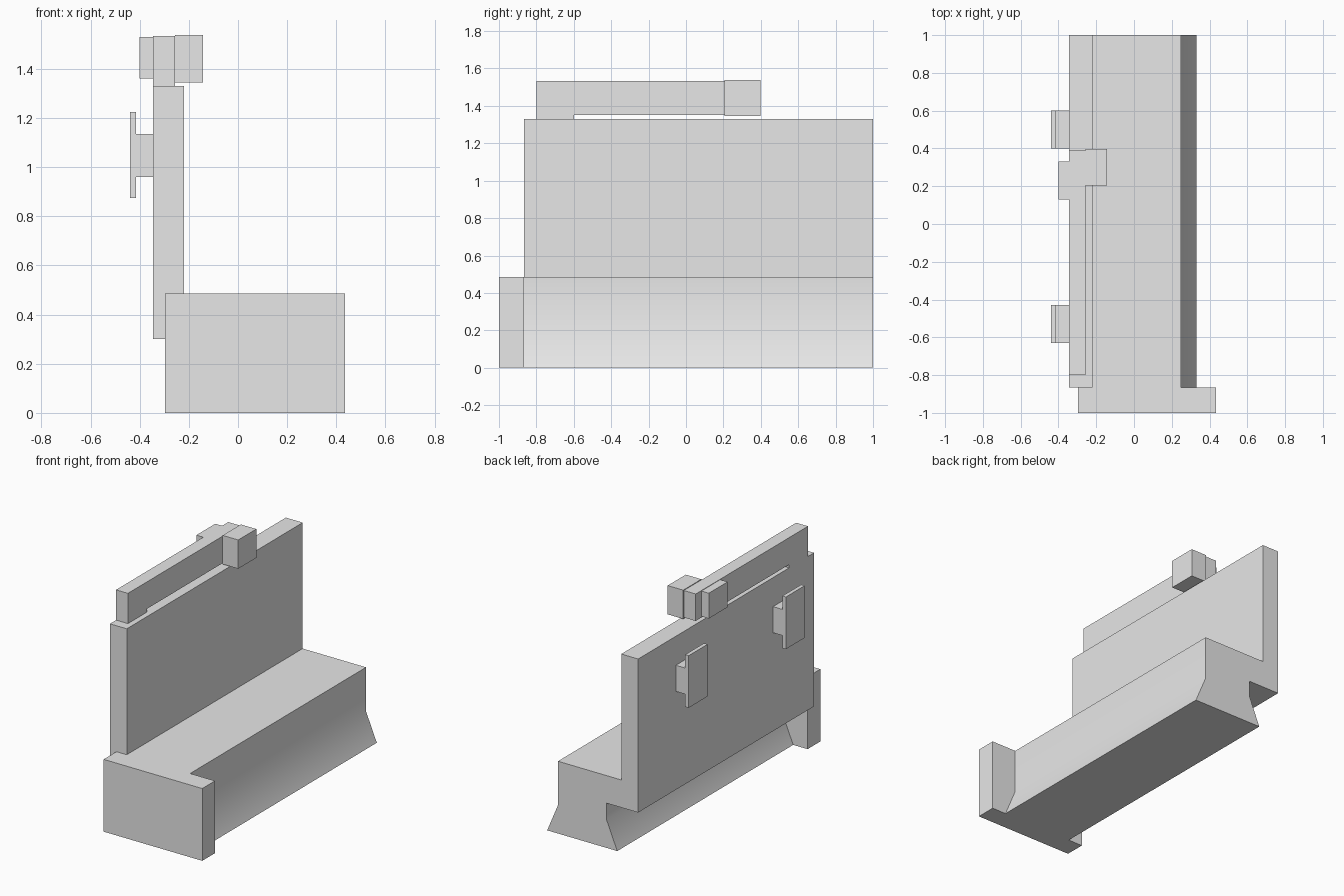
import bpy
import bmesh

cube = bpy.data.objects.get("Cube")
if cube:
    bpy.data.objects.remove(cube, do_unlink=True)

grey = bpy.data.materials.new("plain grey")
grey.use_nodes = True
grey.diffuse_color = (0.8, 0.8, 0.8, 1)
grey.node_tree.nodes["Principled BSDF"].inputs["Base Color"].default_value = grey.diffuse_color


def extrude(name, profile, axis, start, end):
    """Extrude a 2D outline along y (outline in x, z) or x (outline in y, z)."""
    bm = bmesh.new()
    place = (lambda a, b, d: (a, d, b)) if axis == "y" else (lambda a, b, d: (d, a, b))
    face = bm.faces.new([bm.verts.new(place(a, b, start)) for a, b in profile])
    result = bmesh.ops.extrude_face_region(bm, geom=[face])
    verts = [g for g in result["geom"] if isinstance(g, bmesh.types.BMVert)]
    offset = (0, end - start, 0) if axis == "y" else (end - start, 0, 0)
    bmesh.ops.translate(bm, verts=verts, vec=offset)
    bmesh.ops.recalc_face_normals(bm, faces=bm.faces)
    mesh = bpy.data.meshes.new(name)
    bm.to_mesh(mesh)
    bm.free()
    mesh.materials.append(grey)
    obj = bpy.data.objects.new(name, mesh)
    bpy.context.collection.objects.link(obj)
    return obj


def box(name, x, y, z):
    outline = [(x[0], z[0]), (x[1], z[0]), (x[1], z[1]), (x[0], z[1])]
    return extrude(name, outline, "y", *y)


# Flared rail with the tall side wall, one continuous section
section = [(-0.19, 0), (0.33, 0), (0.25, 0.19), (0.25, 0.485), (-0.22, 0.485),
           (-0.22, 1.33), (-0.345, 1.33), (-0.345, 0.3), (-0.11, 0.3), (-0.11, 0.19)]
rail = extrude("rail_and_wall", section, "y", -0.865, 1)
bpy.ops.object.select_all(action="DESELECT")
rail.select_set(True)
bpy.context.view_layer.objects.active = rail
bpy.ops.object.shade_smooth_by_angle(angle=0.55)

# Front end plate
box("front_plate", (-0.297, 0.435), (-1, -0.865), (0, 0.485))

# Top bar with a foot at its front end
bar = [(-0.8, 1.33), (-0.6, 1.33), (-0.6, 1.352), (0.39, 1.352), (0.39, 1.533), (-0.8, 1.533)]
extrude("top_bar", bar, "x", -0.345, -0.257)

# Blocks on either side of the bar
box("inner_block", (-0.257, -0.142), (0.205, 0.397), (1.345, 1.538))
box("outer_block", (-0.4, -0.345), (0.13, 0.33), (1.36, 1.53))

# T-shaped brackets on the outer side of the wall
bracket = [(-0.345, 0.96), (-0.345, 1.135), (-0.414, 1.135), (-0.414, 1.225),
           (-0.44, 1.225), (-0.44, 0.875), (-0.414, 0.875), (-0.414, 0.96)]
for label, y in (("front", -0.63), ("rear", 0.4)):
    extrude(label + "_bracket", bracket, "y", y, y + 0.2)
